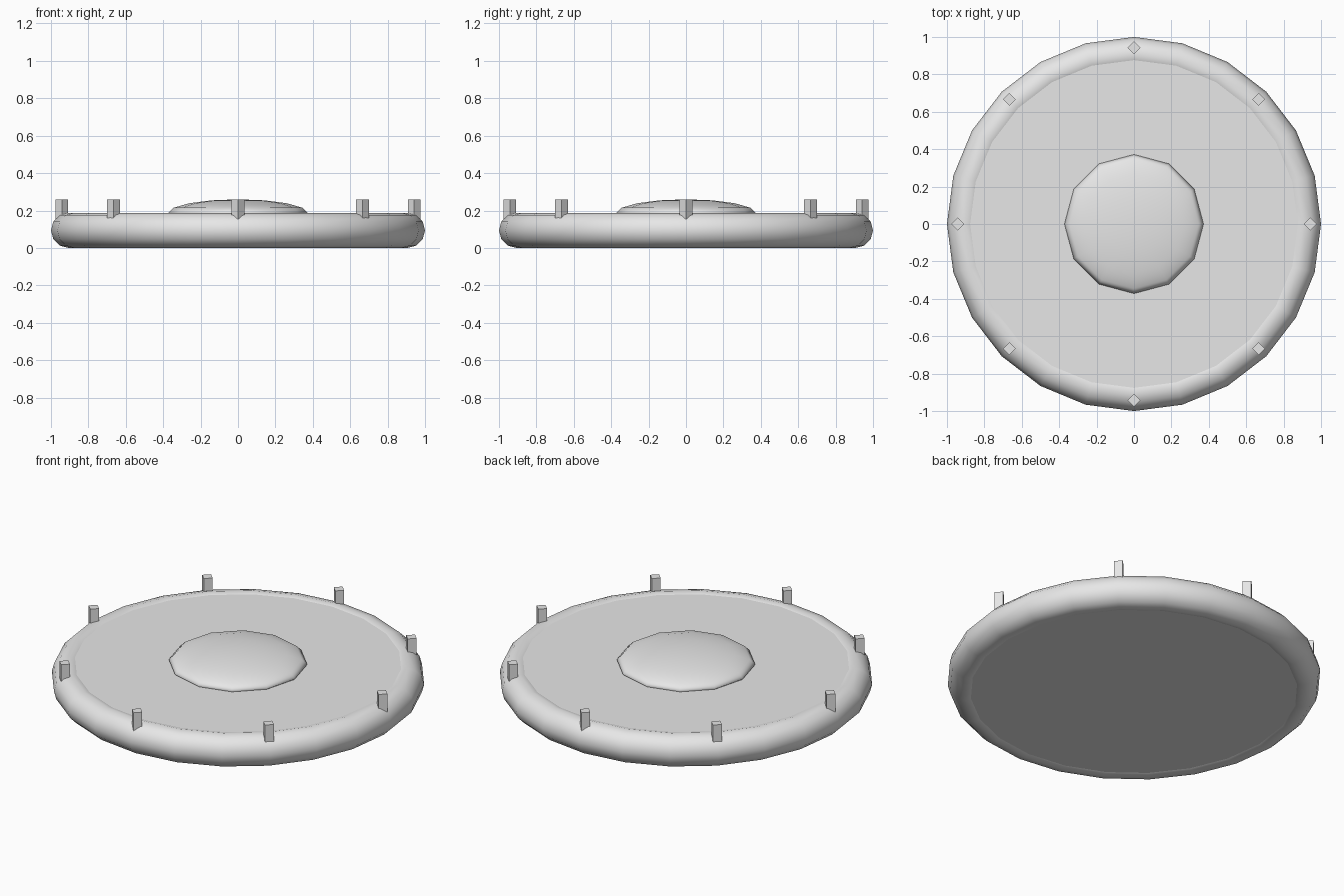
import bpy
import math

if "Cube" in bpy.data.objects:
    bpy.data.objects.remove(bpy.data.objects["Cube"])

grey = bpy.data.materials.new("light_grey")
grey.diffuse_color = (0.8, 0.8, 0.8, 1.0)
grey.use_nodes = True
grey.node_tree.nodes["Principled BSDF"].inputs["Base Color"].default_value = grey.diffuse_color

RIM_R, TUBE_R = 0.906, 0.094   # rim ring radius and tube radius
DISC_TOP, DISC_BOTTOM = 0.18, 0.008
POST_TOP, POST_BOTTOM = 0.26, 0.13


def finish(name, smooth_angle=None):
    """Name the new part, colour it and optionally smooth it."""
    ob = bpy.context.object
    ob.name = name
    ob.data.materials.append(grey)
    if smooth_angle:
        bpy.ops.object.shade_smooth_by_angle(angle=math.radians(smooth_angle))
    return ob


# rounded rim
bpy.ops.mesh.primitive_torus_add(major_segments=24, minor_segments=12,
                                 major_radius=RIM_R, minor_radius=TUBE_R,
                                 location=(0, 0, TUBE_R))
finish("rim", 60)

# flat plate filling the rim
bpy.ops.mesh.primitive_cylinder_add(vertices=24, radius=0.9,
                                    depth=DISC_TOP - DISC_BOTTOM,
                                    location=(0, 0, (DISC_TOP + DISC_BOTTOM) / 2))
finish("plate", 30)

# shallow dome in the middle
bpy.ops.mesh.primitive_uv_sphere_add(segments=12, ring_count=8, radius=1,
                                     location=(0, 0, 0.187))
dome = finish("centre_dome", 60)
dome.scale = (0.372, 0.372, 0.073)

# eight small square posts standing on the rim
for i in range(8):
    a = i * math.pi / 4
    bpy.ops.mesh.primitive_cylinder_add(
        vertices=4, radius=0.034, depth=POST_TOP - POST_BOTTOM,
        location=(0.942 * math.cos(a), 0.942 * math.sin(a),
                  (POST_TOP + POST_BOTTOM) / 2))
    finish(f"post_{i + 1}")
